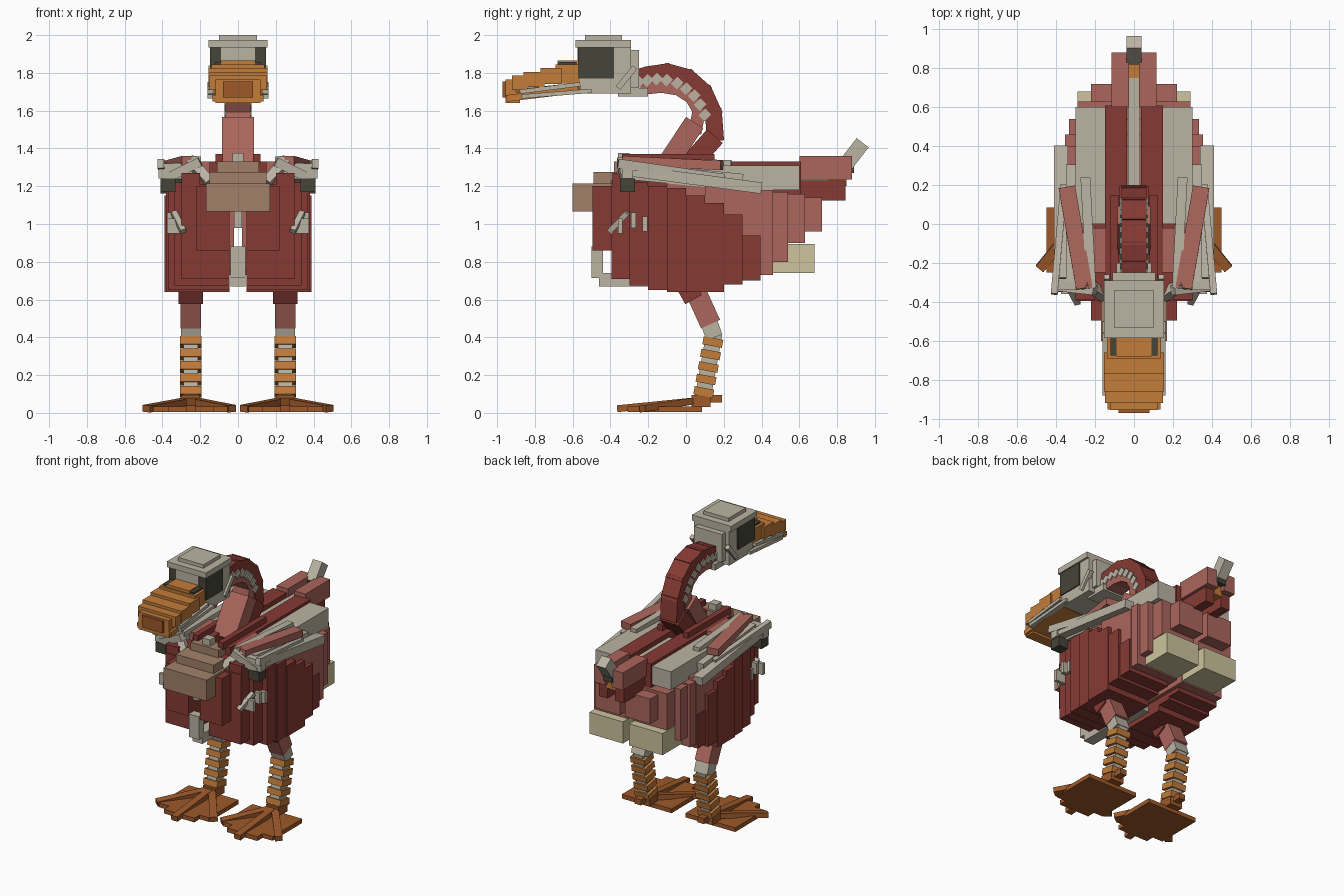
import bpy
import bmesh
from mathutils import Vector, Matrix

cube = bpy.data.objects.get("Cube")
if cube:
    bpy.data.objects.remove(cube)


def material(name, r, g, b):
    m = bpy.data.materials.new(name)
    m.use_nodes = True
    m.diffuse_color = (r, g, b, 1)
    m.node_tree.nodes["Principled BSDF"].inputs["Base Color"].default_value = (r, g, b, 1)
    return m


DARK = material("dark red", .24, .042, .034)
ROSE = material("light red", .41, .133, .107)
BONE = material("bone", .50, .456, .37)
ORANGE = material("orange", .54, .2, .042)
RUST = material("burnt orange", .34, .1, .023)
TAN = material("tan", .36, .216, .144)
EYE = material("charcoal", .061, .058, .04)
CREAM = material("cream", .61, .55, .34)


def make(name, matrices, mat):
    """One object made of unit cubes placed by matrices."""
    bm = bmesh.new()
    for m in matrices:
        bmesh.ops.create_cube(bm, size=1, matrix=m)
    bmesh.ops.recalc_face_normals(bm, faces=bm.faces)
    mesh = bpy.data.meshes.new(name)
    bm.to_mesh(mesh)
    bm.free()
    mesh.materials.append(mat)
    ob = bpy.data.objects.new(name, mesh)
    bpy.context.collection.objects.link(ob)
    return ob


def box_matrix(x, y, z):
    centre = [(a + b) / 2 for a, b in (x, y, z)]
    size = [b - a for a, b in (x, y, z)]
    return Matrix.Translation(centre) @ Matrix.Diagonal((*size, 1))


def box(name, x, y, z, mat):
    return make(name, [box_matrix(x, y, z)], mat)


def pair(name, x, y, z, mat):
    box("left_" + name, x, y, z, mat)
    box("right_" + name, (-x[1], -x[0]), y, z, mat)


def beam_matrix(a, b, w, h):
    """Bar from a to b, w wide sideways and h thick."""
    a, b = Vector(a), Vector(b)
    d = (b - a).normalized()
    ref = Vector((1, 0, 0)) if abs(d.x) < .7 else Vector((0, 1, 0))
    side = (ref - d * ref.dot(d)).normalized()
    rot = Matrix((side, d, side.cross(d))).transposed().to_4x4()
    return Matrix.Translation((a + b) / 2) @ rot @ Matrix.Diagonal((w, (b - a).length, h, 1))


def beam_pair(name, a, b, w, h, mat):
    for label, s in (("left_", 1), ("right_", -1)):
        make(label + name, [beam_matrix((a[0] * s, *a[1:]), (b[0] * s, *b[1:]), w, h)], mat)


def chain(name, points, w, h, mat, overlap=.02):
    mats = []
    for p, q in zip(points, points[1:]):
        a, b = Vector((0, *p)), Vector((0, *q))
        d = (b - a).normalized() * overlap
        mats.append(beam_matrix(a - d, b + d, w, h))
    return make(name, mats, mat)


# Breast shells: stepped slices, front to back (y start, outer x, bottom, top)
shell = [(-.495, .22, .86, 1.2), (-.395, .3, .71, 1.21), (-.3, .335, .675, 1.22),
         (-.2, .37, .65, 1.2), (-.1, .38, .64, 1.19), (0, .39, .64, 1.15),
         (.1, .39, .64, 1.11), (.2, .385, .68, 1.05), (.295, .37, .7, .94)]
for i, (y, x, lo, hi) in enumerate(shell):
    pair(f"breast_slice_{i + 1}", (.045, x), (y, y + .1), (lo, hi), DARK)

# Rump: stepped slices behind the shells
rump = [(-.1, .1, .345, .75, 1.22), (.1, .4, .36, .73, 1.2), (.4, .46, .355, .73, 1.18),
        (.46, .54, .335, .8, 1.17), (.54, .63, .29, .9, 1.16), (.63, .72, .22, .96, 1.14)]
for i, (y0, y1, x, lo, hi) in enumerate(rump):
    pair(f"rump_slice_{i + 1}", (.02, x), (y0, y1), (lo, hi), ROSE)
pair("rear_pad", (.025, .29), (.44, .68), (.74, .895), CREAM)

# Keel, breastbone and chest
box("keel", (-.04, .04), (-.5, -.44), (.715, .88), BONE)
box("keel_foot", (-.04, .04), (-.46, .1), (.67, .74), BONE)
box("breastbone", (-.02, .02), (-.48, -.4), (.98, 1.1), BONE)
box("crop", (-.17, .17), (-.6, -.36), (1.065, 1.215), TAN)
box("upper_crop", (-.15, .15), (-.49, -.36), (1.2, 1.275), TAN)
box("crop_cap", (-.11, .11), (-.38, -.28), (1.2, 1.33), TAN)
box("collar_stud", (-.03, .03), (-.36, -.3), (1.32, 1.375), BONE)
box("shoulder_block", (-.22, .22), (-.36, .2), (1.18, 1.27), DARK)
beam_pair("breast_stitch", (.29, -.405, .96), (.34, -.31, 1.06), .03, .03, BONE)
for i, (y, z) in enumerate([(-.36, .99), (-.29, 1.02), (-.23, 1.0)]):
    pair(f"side_stitch_{i + 1}", (.3, .375), (y, y + .025), (z - .04, z + .04), BONE)

# Back
pair("back_plate", (.035, .15), (-.3, .61), (1.16, 1.33), DARK)
box("spine", (-.03, .03), (.15, .75), (1.2, 1.3), BONE)
pair("back_panel", (.15, .3), (0, .6), (1.18, 1.31), BONE)
pair("shoulder_panel", (.14, .21), (-.25, -.02), (1.25, 1.33), ROSE)
pair("neck_rail", (.08, .12), (-.34, .15), (1.32, 1.37), DARK)

# Tail
pair("upper_tail", (.025, .115), (.6, .88), (1.235, 1.36), ROSE)
pair("lower_tail", (.03, .1), (.6, .845), (1.125, 1.23), DARK)
box("tail_root", (-.03, .03), (.72, .85), (1.2, 1.3), ORANGE)
make("tail_tip", [beam_matrix((0, .85, 1.32), (0, .935, 1.43), .075, .08)], BONE)
box("tail_tip_base", (-.035, .035), (.82, .89), (1.27, 1.33), EYE)

# Wings
beam_pair("wing_ridge", (.345, .19, 1.31), (.255, -.33, 1.335), .085, .05, ROSE)
beam_pair("wing_upper_bone", (.25, .24, 1.32), (.22, -.33, 1.34), .05, .035, BONE)
beam_pair("wing_outer_bone", (.375, .4, 1.19), (.375, -.28, 1.28), .07, .06, BONE)
beam_pair("wing_inner_bone", (.31, .3, 1.22), (.31, -.3, 1.28), .08, .09, BONE)
beam_pair("wing_finger", (.36, .2, 1.24), (.41, -.36, 1.32), .035, .05, BONE)
beam_pair("shoulder_strut", (.15, -.37, 1.22), (.26, -.3, 1.34), .05, .05, BONE)
beam_pair("shoulder_brace", (.2, -.34, 1.33), (.38, -.32, 1.24), .05, .05, BONE)
pair("shoulder_joint", (.33, .41), (-.35, -.27), (1.17, 1.24), EYE)
pair("shoulder_knuckle", (.3, .42), (-.34, -.28), (1.24, 1.32), BONE)
pair("shoulder_pad", (.2, .3), (-.39, -.28), (1.17, 1.27), DARK)

# Neck
chain("neck_base", [(-.02, 1.27), (.14, 1.45)], .15, .11, DARK)
outer = [(.155, 1.46), (.145, 1.59), (.095, 1.7), (.01, 1.775), (-.1, 1.805), (-.2, 1.79), (-.28, 1.77)]
chain("neck_back", outer, .13, .09, DARK)
chain("throat_base", [(-.11, 1.3), (.035, 1.52)], .17, .11, ROSE)
inner = [(.05, 1.5), (.07, 1.6), (.03, 1.67), (-.04, 1.715), (-.13, 1.73), (-.22, 1.72)]
chain("throat", inner, .13, .07, ROSE)
vertebrae = []
for p, q in zip(outer[1:], outer[2:]):
    for t in (.2, .7):
        y, z = (a + (b - a) * t for a, b in zip(p, q))
        c = Vector((0, y - .035, z - .035))
        vertebrae.append(beam_matrix(c - Vector((0, .018, .018)), c + Vector((0, .018, .018)), .145, .045))
make("vertebrae", vertebrae, BONE)

# Head
box("skull", (-.14, .14), (-.56, -.29), (1.69, 1.94), BONE)
box("brow_slab", (-.155, .155), (-.585, -.29), (1.935, 1.975), BONE)
box("crown", (-.1, .1), (-.535, -.34), (1.97, 2.0), BONE)
box("skull_back", (-.11, .11), (-.3, -.25), (1.72, 1.92), BONE)
box("forehead", (-.09, .09), (-.575, -.5), (1.8, 1.94), BONE)
box("skull_underside", (-.09, .09), (-.36, -.2), (1.675, 1.72), BONE)
pair("eye", (.09, .147), (-.572, -.38), (1.77, 1.935), EYE)
beam_pair("cheek_bar", (.14, -.36, 1.72), (.14, -.27, 1.83), .03, .03, BONE)

# Bill: stepped upper half, comb strips, and lower half
bill = [(-.69, -.55, .14, 1.745, 1.845), (-.77, -.66, .155, 1.74, 1.825), (-.86, -.75, .155, 1.725, 1.805),
        (-.92, -.84, .15, 1.71, 1.785), (-.955, -.9, .12, 1.69, 1.765)]
for i, (y0, y1, x, lo, hi) in enumerate(bill):
    box(f"upper_bill_{i + 1}", (-x, x), (y0, y1), (lo, hi), ORANGE)
box("bill_bridge", (-.09, .09), (-.68, -.56), (1.83, 1.865), ORANGE)
pair("nostril", (.07, .12), (-.675, -.58), (1.835, 1.858), EYE)
make("lower_bill", [beam_matrix((0, -.95, 1.665), (0, -.57, 1.71), .27, .035)], ORANGE)
box("bill_tip", (-.12, .12), (-.955, -.88), (1.64, 1.7), ORANGE)
box("bill_nail", (-.08, .08), (-.972, -.93), (1.67, 1.755), RUST)
beam_pair("bill_comb", (.145, -.88, 1.7), (.145, -.56, 1.74), .035, .022, BONE)
beam_pair("lower_bill_comb", (.145, -.87, 1.675), (.145, -.5, 1.705), .035, .022, BONE)
make("mouth", [beam_matrix((0, -.9, 1.695), (0, -.55, 1.73), .22, .04)], RUST)

# Legs
beam_pair("hip", (.25, -.01, .69), (.25, .04, .6), .13, .1, DARK)
beam_pair("thigh", (.25, .03, .69), (.25, .13, .47), .11, .11, ROSE)
beam_pair("knee", (.25, .115, .5), (.25, .15, .4), .105, .09, BONE)
beam_pair("shank", (.25, .15, .42), (.25, .085, .06), .075, .085, BONE)
for i in range(5):
    z = .375 - i * .066
    y = .142 - i * .012
    beam_pair(f"shank_ring_{i + 1}", (.25, y + .004, z + .021), (.25, y - .004, z - .021), .112, .105, ORANGE)

# Feet
pair("foot_web", (.055, .45), (-.25, .085), (.005, .035), RUST)
pair("front_web", (.13, .37), (-.31, -.24), (.005, .035), RUST)
pair("ankle", (.2, .3), (.03, .13), (.03, .095), RUST)
pair("rear_toe", (.225, .275), (.1, .19), (.055, .095), RUST)
for name, x, y in (("outer_toe", .485, -.23), ("middle_toe", .25, -.365), ("inner_toe", .03, -.23)):
    beam_pair(name, (.25, .06, .065), (x, y, .022), .05, .036, RUST)
